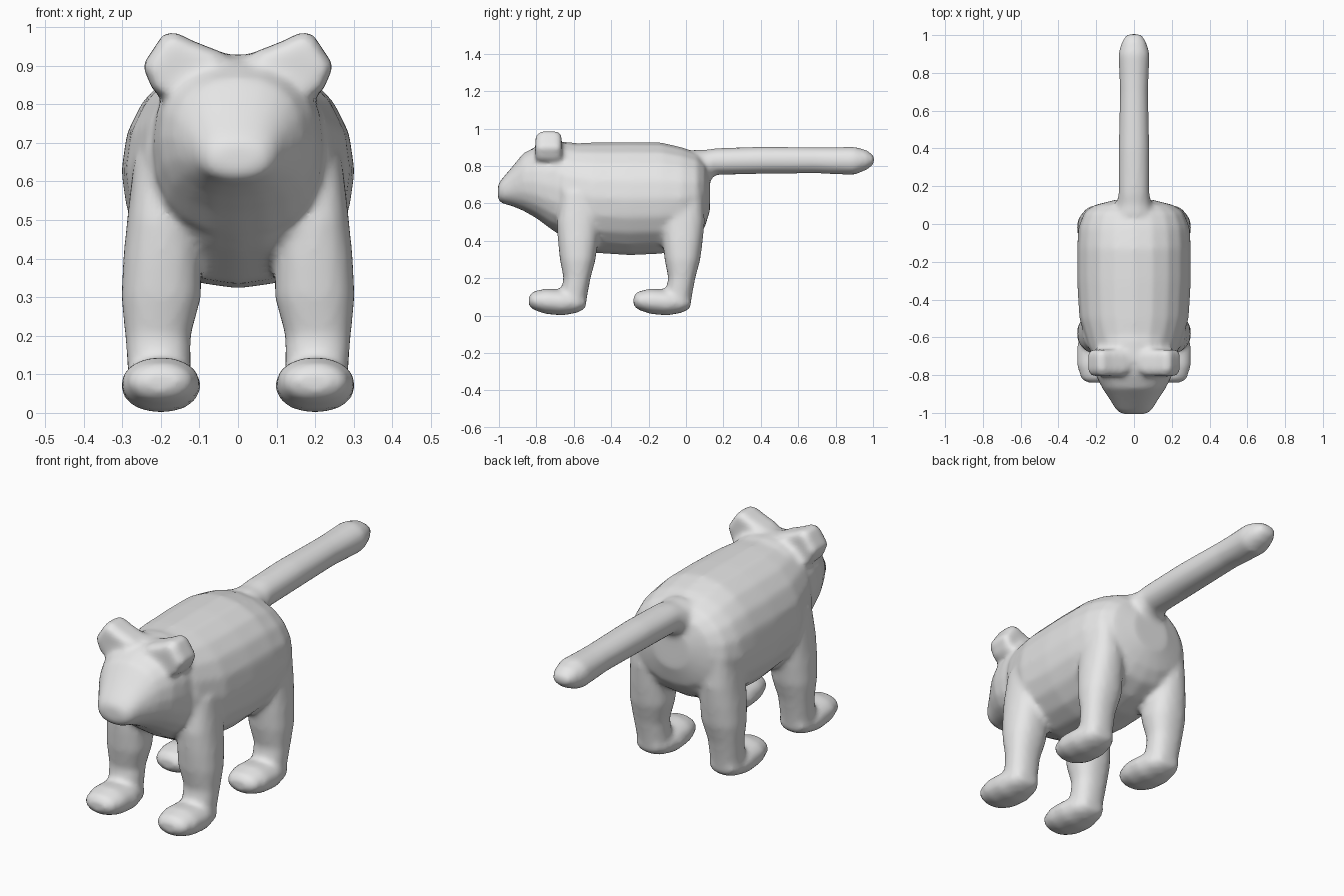
import bpy, bmesh, math

if "Cube" in bpy.data.objects:
    bpy.data.objects.remove(bpy.data.objects["Cube"])

SIDES = 20
bm = bmesh.new()


def oval(x0, x1, v0, v1, power):
    """Rounded cross-section between two extents on each axis."""
    pts = []
    for i in range(SIDES):
        a = 2 * math.pi * i / SIDES
        c, s = math.cos(a), math.sin(a)
        pts.append(((x0 + x1) / 2 + (x1 - x0) / 2 * math.copysign(abs(c) ** (2 / power), c),
                    (v0 + v1) / 2 + (v1 - v0) / 2 * math.copysign(abs(s) ** (2 / power), s)))
    return pts


def skin(rings):
    """Close a stack of equal rings into a solid."""
    loops = [[bm.verts.new(p) for p in ring] for ring in rings]
    faces = [bm.faces.new((a[i], a[(i + 1) % len(a)], b[(i + 1) % len(a)], b[i]))
             for a, b in zip(loops, loops[1:]) for i in range(len(a))]
    faces += [bm.faces.new(loops[0]), bm.faces.new(loops[-1])]
    bmesh.ops.recalc_face_normals(bm, faces=faces)


def loft_y(sections, power=2.1):
    """Sections along y: (y, z low, z high, x low, x high)."""
    skin([[(x, y, z) for x, z in oval(x0, x1, z0, z1, power)]
          for y, z0, z1, x0, x1 in sections])


def loft_z(sections, power=2.3):
    """Sections along z: (z, x low, x high, y low, y high)."""
    skin([[(x, y, z) for x, y in oval(x0, x1, y0, y1, power)]
          for z, x0, x1, y0, y1 in sections])


def centred(rows):
    return [(y, z0, z1, -r, r) for y, z0, z1, r in rows]


# Torso
loft_y(centred([(-.72, .46, .90, .19), (-.66, .42, .92, .24), (-.5, .335, .925, .29),
                (-.3, .322, .927, .302), (-.13, .33, .925, .302), (-.02, .36, .90, .295),
                (.06, .41, .87, .265), (.10, .47, .83, .21), (.128, .56, .76, .10)]))

# Head and muzzle
loft_y(centred([(-1.006, .62, .70, .065), (-.985, .60, .73, .095), (-.93, .585, .795, .128),
                (-.87, .56, .868, .168), (-.8, .52, .905, .203), (-.72, .46, .93, .22),
                (-.62, .43, .928, .225), (-.5, .48, .90, .2)]), 2.3)

# Tail
loft_y(centred([(-.04, .74, .86, .07), (.05, .69, .888, .11), (.10, .70, .886, .095),
                (.16, .752, .895, .082), (.4, .757, .903, .082), (.7, .76, .9, .075),
                (.78, .756, .9, .078), (.9, .752, .903, .084), (.965, .778, .885, .065),
                (1.006, .81, .855, .04)]))

# Legs and paws, identical front and hind, on both sides
LEG = [(.66, .15, .27, -.66, -.47), (.5, .10, .288, -.69, -.46), (.4, .095, .298, -.685, -.47),
       (.3, .095, .303, -.675, -.483), (.2, .122, .293, -.655, -.51),
       (.12, .122, .287, -.67, -.525), (.06, .12, .285, -.68, -.535), (.02, .15, .25, -.68, -.57)]
PAW = [(-.84, .055, .105, .15, .25), (-.82, .032, .128, .12, .28), (-.75, .008, .145, .098, .302),
       (-.66, .0, .14, .096, .304), (-.58, .015, .12, .115, .287), (-.535, .04, .1, .15, .26)]
for side in (1, -1):
    for shift in (0, .56):
        loft_z([(z, side * x0, side * x1, y0 + shift, y1 + shift) for z, x0, x1, y0, y1 in LEG])
        loft_y([(y + shift, z0, z1, side * x0, side * x1) for y, z0, z1, x0, x1 in PAW])

# Ears
EAR = [(.03, .93), (.12, .965), (.165, .988), (.195, .98), (.248, .90), (.218, .83), (.1, .8)]
for side in (1, -1):
    skin([[(side * (.15 + (x - .15) * k), y, .87 + (z - .87) * k) for x, z in EAR]
          for y, k in ((-.805, .8), (-.775, 1), (-.69, 1), (-.665, .85))])

mesh = bpy.data.meshes.new("animal_body")
bm.to_mesh(mesh)
bm.free()
body = bpy.data.objects.new("animal_body", mesh)
bpy.context.collection.objects.link(body)
bpy.context.view_layer.objects.active = body
body.select_set(True)

# Fuse the parts into one soft skin
remesh = body.modifiers.new("fuse", 'REMESH')
remesh.mode = 'VOXEL'
remesh.voxel_size = .014
soften = body.modifiers.new("soften", 'SMOOTH')
soften.factor = .5
soften.iterations = 7
for name in ("fuse", "soften"):
    bpy.ops.object.modifier_apply(modifier=name)
bpy.ops.object.shade_smooth()

# Plain grey coat
grey = bpy.data.materials.new("plain_grey")
grey.diffuse_color = (.8, .8, .8, 1)
grey.use_nodes = True
grey.node_tree.nodes["Principled BSDF"].inputs["Base Color"].default_value = grey.diffuse_color
body.data.materials.clear()
body.data.materials.append(grey)
for poly in body.data.polygons:
    poly.material_index = 0
